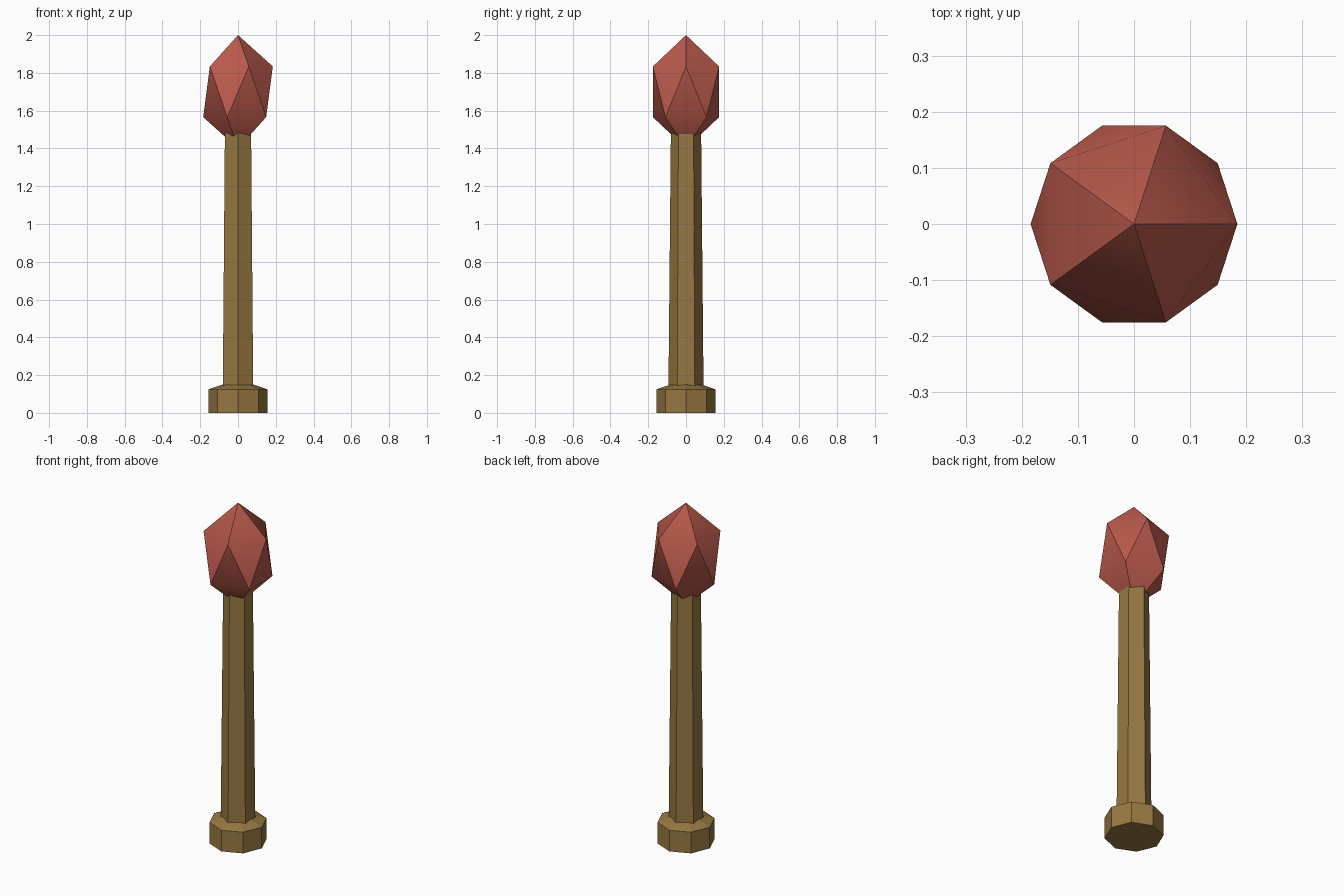
import bpy
import math

cube = bpy.data.objects.get("Cube")
if cube:
    bpy.data.objects.remove(cube, do_unlink=True)


def make_material(name, rgb):
    mat = bpy.data.materials.new(name)
    mat.use_nodes = True
    mat.diffuse_color = (*rgb, 1)
    mat.node_tree.nodes["Principled BSDF"].inputs["Base Color"].default_value = (*rgb, 1)
    return mat


wood = make_material("golden wood", (0.31, 0.19, 0.055))
ember = make_material("ember red", (0.48, 0.10, 0.07))


def finish(name, mat):
    obj = bpy.context.object
    obj.name = name
    obj.data.materials.append(mat)
    return obj


def prism(name, sides, r_bottom, r_top, z_bottom, z_top, turn=0):
    bpy.ops.mesh.primitive_cone_add(
        vertices=sides, radius1=r_bottom, radius2=r_top, depth=z_top - z_bottom,
        location=(0, 0, (z_bottom + z_top) / 2), rotation=(0, 0, turn))
    return finish(name, wood)


# Octagonal foot with a sloping shoulder
prism("foot", 8, 0.155, 0.155, 0, 0.125)
prism("foot_shoulder", 8, 0.155, 0.07, 0.125, 0.154)

# Tapered hexagonal shaft, corners at front and back
prism("shaft", 6, 0.093, 0.08, 0.12, 1.5)

# Stretched gem-like flame; ring edges soft, side edges crisp
bpy.ops.mesh.primitive_ico_sphere_add(subdivisions=1, radius=1, location=(0, 0, 1.7))
flame = finish("flame", ember)
flame.scale = (0.206, 0.206, 0.3)
bpy.ops.object.transform_apply(location=False, rotation=False, scale=True)
bpy.ops.object.shade_smooth_by_angle(angle=math.radians(37))
